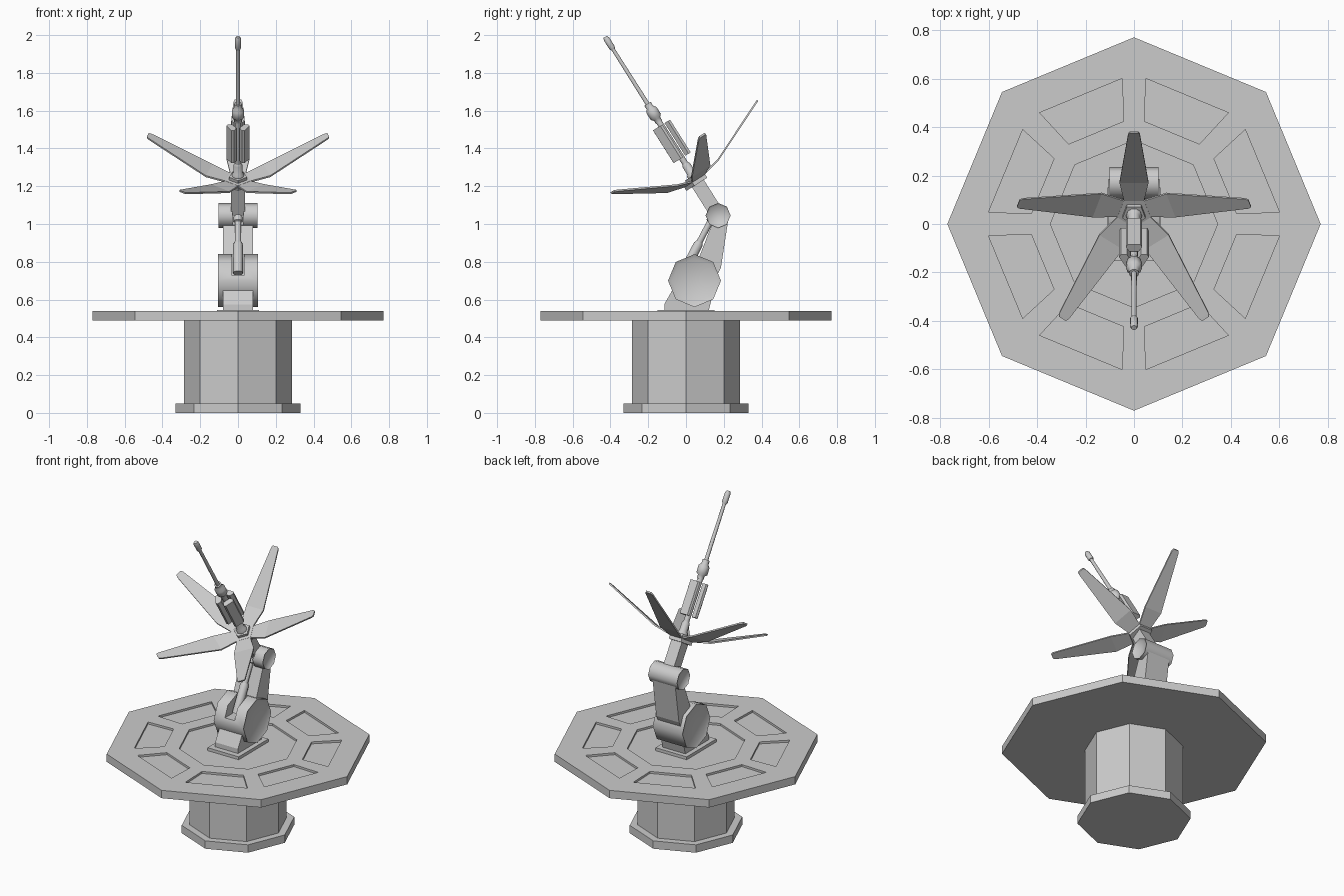
import bpy, bmesh
from math import radians, sin, cos, pi
from mathutils import Matrix, Vector

cube = bpy.data.objects.get("Cube")
if cube:
    bpy.data.objects.remove(cube, do_unlink=True)

grey = bpy.data.materials.new("light_grey")
grey.use_nodes = True
COLOUR = (0.6, 0.6, 0.6, 1)
grey.diffuse_color = COLOUR
grey.node_tree.nodes["Principled BSDF"].inputs["Base Color"].default_value = COLOUR

# Frames: profiles drawn in (y, z) and extruded along x; tilted axis of the antenna
SIDE = Matrix(((0, 0, 1, 0), (1, 0, 0, 0), (0, 1, 0, 0), (0, 0, 0, 1)))
ELBOW = Vector((0, 0.17, 1.045))
AIM = Matrix.Translation(ELBOW) @ Matrix.Rotation(radians(32.3), 4, 'X')


def finish(name, bm, matrix=Matrix(), smooth=False):
    bmesh.ops.transform(bm, matrix=matrix, verts=bm.verts)
    bmesh.ops.recalc_face_normals(bm, faces=bm.faces)
    mesh = bpy.data.meshes.new(name)
    bm.to_mesh(mesh)
    bm.free()
    mesh.materials.append(grey)
    if smooth:
        mesh.shade_smooth()
        mesh.set_sharp_from_angle(angle=radians(50))
    obj = bpy.data.objects.new(name, mesh)
    bpy.context.collection.objects.link(obj)
    return obj


def ngon(radius, sides=8, start=0.0, centre=(0, 0)):
    return [(centre[0] + radius * cos(start + 2 * pi * i / sides),
             centre[1] + radius * sin(start + 2 * pi * i / sides)) for i in range(sides)]


def add_prism(bm, points, low, high, matrix=Matrix()):
    rings = [[bm.verts.new(matrix @ Vector((a, b, h))) for a, b in points] for h in (low, high)]
    ends = [bm.faces.new(rings[0][::-1]), bm.faces.new(rings[1])]
    n = len(points)
    for i in range(n):
        j = (i + 1) % n
        bm.faces.new((rings[0][i], rings[0][j], rings[1][j], rings[1][i]))
    return ends


def prism(name, points, low, high, matrix=Matrix()):
    bm = bmesh.new()
    add_prism(bm, points, low, high)
    return finish(name, bm, matrix)


def lathe(name, profile, matrix, sides=10):
    bm = bmesh.new()
    rings = [[bm.verts.new((x, y, h)) for x, y in ngon(r, sides)] for r, h in profile]
    bm.faces.new(rings[0][::-1])
    bm.faces.new(rings[-1])
    for a, b in zip(rings, rings[1:]):
        for i in range(sides):
            j = (i + 1) % sides
            bm.faces.new((a[i], a[j], b[j], b[i]))
    return finish(name, bm, matrix, True)


def drum(name, centre, radius, half, rim):
    bm = bmesh.new()
    ends = add_prism(bm, ngon(radius, centre=centre), -half, half)
    bmesh.ops.recalc_face_normals(bm, faces=bm.faces)
    bmesh.ops.inset_individual(bm, faces=ends, thickness=rim, depth=-0.012)
    return finish(name, bm, SIDE, True)


def cut(obj, cutter):
    mod = obj.modifiers.new("cut", 'BOOLEAN')
    mod.operation = 'DIFFERENCE'
    mod.solver = 'EXACT'
    mod.object = cutter
    bpy.context.view_layer.objects.active = obj
    bpy.ops.object.modifier_apply(modifier=mod.name)
    bpy.data.objects.remove(cutter, do_unlink=True)


# Pedestal and platform
prism("pedestal_foot", ngon(0.33), 0, 0.05)
prism("pedestal_column", ngon(0.285), 0.05, 0.495)
platform = prism("platform", ngon(0.77), 0.49, 0.54)

# Sunken panels around a sunken middle
bm = bmesh.new()
add_prism(bm, ngon(0.345), 0.527, 0.6)
panel = [(0.408, -0.123), (0.573, -0.184), (0.573, 0.184), (0.408, 0.123)]
for k in range(8):
    add_prism(bm, panel, 0.527, 0.6, Matrix.Rotation((k + 0.5) * pi / 4, 4, 'Z'))
cut(platform, finish("panel_cutter", bm))

# Arm foot and shoulder
prism("arm_plate", [(-0.11, -0.15), (0.11, -0.15), (0.11, 0.15), (-0.11, 0.15)], 0.52, 0.546)
prism("arm_foot", [(-0.115, 0.54), (0.12, 0.54), (0.14, 0.62), (0.045, 0.7), (-0.04, 0.69),
                   (-0.075, 0.645), (-0.115, 0.575)], -0.08, 0.08, SIDE)
shoulder = drum("shoulder_drum", (0.045, 0.70), 0.14, 0.105, 0.021)
cut(shoulder, prism("shoulder_cutter", [(-0.2, 0.73), (0.01, 0.73), (0.07, 0.9), (-0.2, 0.9)],
                    -0.034, 0.034, SIDE))

# Lower arm and elbow
prism("lower_arm", [(0.06, 0.80), (0.17, 0.74), (0.185, 0.77), (0.225, 1.03), (0.15, 1.03)],
      -0.08, 0.08, SIDE)
elbow = drum("elbow_drum", ELBOW.yz, 0.066, 0.102, 0.011)
cut(elbow, prism("elbow_cutter", [(0.05, 0.95), (0.135, 0.95), (0.135, 1.078), (0.05, 1.078)],
                 -0.03, 0.03, SIDE))

# Piston between shoulder and elbow
start, end = Vector((0, -0.015, 0.74)), Vector((0, 0.145, 1.045))
length = (end - start).length
along = Matrix.Translation(start) @ (end - start).to_track_quat('Z', 'Y').to_matrix().to_4x4()
lathe("piston_cylinder", [(0.026, 0), (0.026, 0.17), (0.02, 0.185)], along)
lathe("piston_rod", [(0.017, 0.18), (0.017, length - 0.04), (0.024, length - 0.035),
                     (0.024, length)], along)

# Upper arm and five-sided hub
square = ngon(0.052, 4, pi / 4)
prism("upper_arm", square, 0.02, 0.21, AIM)
prism("hub", ngon(0.072, 5, -pi / 2), 0.2, 0.232, AIM)
prism("hub_cap", ngon(0.05, 5, -pi / 2), 0.23, 0.25, AIM)

# Five bent blades: distance out, half width, height
blade_rows = [(0.05, 0.04, 0.224), (0.16, 0.06, 0.25), (0.49, 0.024, 0.398), (0.502, 0.017, 0.403)]
for k in range(5):
    bm = bmesh.new()
    rows = [[bm.verts.new((s * half, out, h + t)) for s, t in
             ((-1, -0.005), (1, -0.005), (1, 0.005), (-1, 0.005))] for out, half, h in blade_rows]
    bm.faces.new(rows[0])
    bm.faces.new(rows[-1][::-1])
    for a, b in zip(rows, rows[1:]):
        for i in range(4):
            j = (i + 1) % 4
            bm.faces.new((a[i], a[j], b[j], b[i]))
    finish(f"blade_{k + 1}", bm, AIM @ Matrix.Rotation(k * 2 * pi / 5, 4, 'Z'))

# Antenna spike along the tilted axis
lathe("spike_socket", [(0.032, 0.245), (0.032, 0.26), (0.024, 0.268), (0.024, 0.315),
                       (0.016, 0.328)], AIM)
lathe("spike_rod", [(0.017, 0.32), (0.017, 0.62), (0.012, 0.66), (0.010, 1.06)], AIM)
lathe("spike_collar", [(0.02, 0.585), (0.02, 0.605), (0.033, 0.617), (0.033, 0.66),
                       (0.021, 0.675), (0.021, 0.7)], AIM)
lathe("spike_tip", [(0.012, 1.04), (0.017, 1.052), (0.017, 1.105), (0.011, 1.119)], AIM)

# Three casing shells around the rod
shell = [(-0.02, 0.022), (0.02, 0.022), (0.034, 0.043), (0.026, 0.056), (-0.026, 0.056),
         (-0.034, 0.043)]
for k in range(3):
    prism(f"casing_{k + 1}", shell, 0.36, 0.565, AIM @ Matrix.Rotation(k * 2 * pi / 3, 4, 'Z'))
